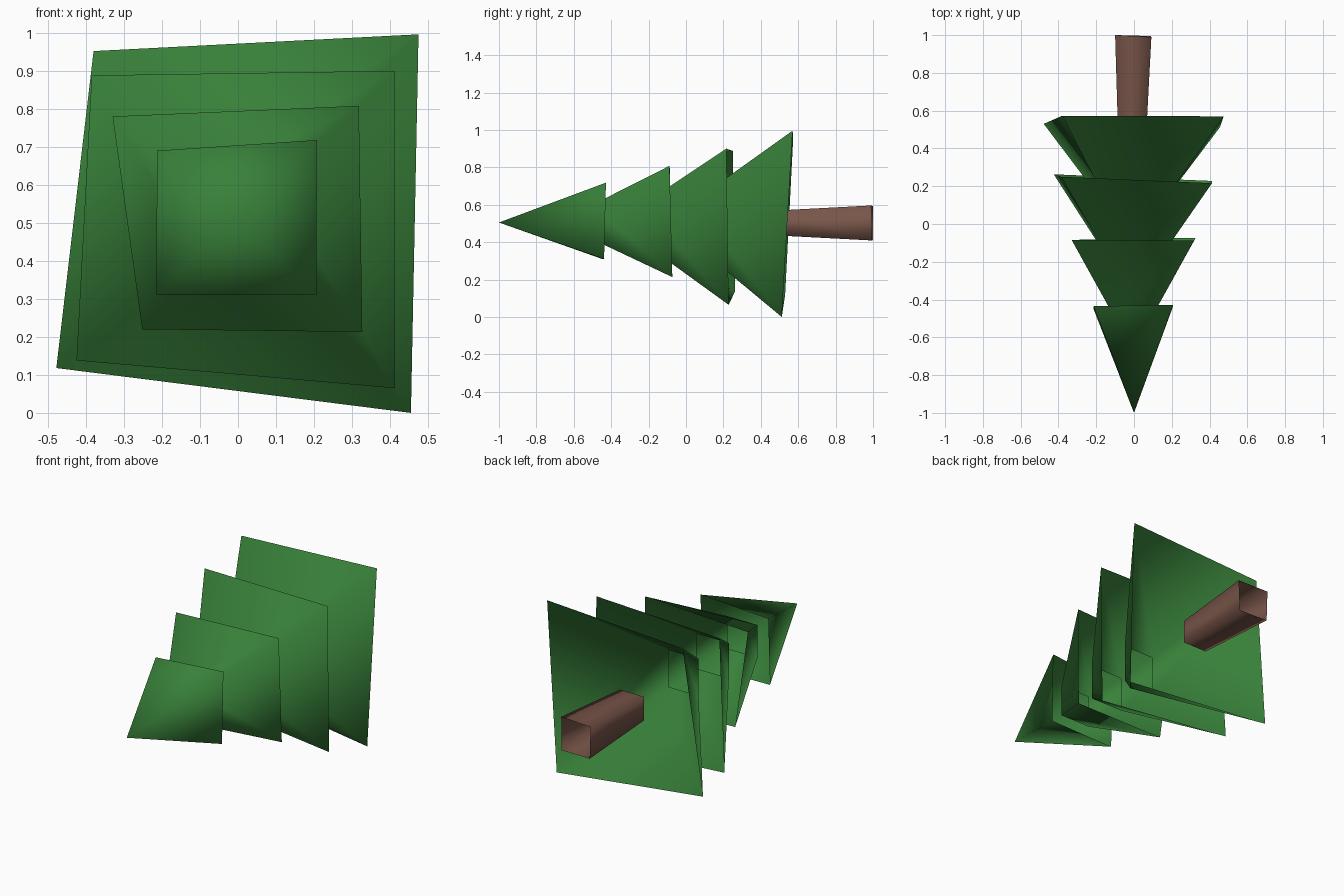
import bpy

if "Cube" in bpy.data.objects:
    bpy.data.objects.remove(bpy.data.objects["Cube"])


def material(name, rgb):
    m = bpy.data.materials.new(name)
    m.diffuse_color = (*rgb, 1.0)
    m.use_nodes = True
    m.node_tree.nodes["Principled BSDF"].inputs["Base Color"].default_value = m.diffuse_color
    return m


GREEN = material("pine_green", (0.040, 0.220, 0.042))
BROWN = material("bark_brown", (0.190, 0.092, 0.067))


def rect(left, right, bottom, top, y):
    """Four corners of an upright rectangle, clockwise seen from the front."""
    return [(left, y, top), (right, y, top), (right, y, bottom), (left, y, bottom)]


def sleeve(name, front, back, mat):
    """Open four-sided shell from a front ring (or a single tip) to a back ring."""
    n = len(front)
    verts = front + back
    faces = []
    for i in range(4):
        j = (i + 1) % 4
        if n == 1:
            faces.append((0, 1 + j, 1 + i))
        else:
            faces.append((i, j, 4 + j, 4 + i))
    me = bpy.data.meshes.new(name)
    me.from_pydata(verts, [], faces)
    me.materials.append(mat)
    for p in me.polygons:
        p.use_smooth = True
    ob = bpy.data.objects.new(name, me)
    bpy.context.collection.objects.link(ob)
    return ob


# Branch tiers: hollow skirts with slightly crooked rims, tip towards the front
sleeve("branch_tip", [(0.0, -1.0, 0.505)],
       [(-0.213, -0.435, 0.69), (0.208, -0.428, 0.718),
        (0.206, -0.438, 0.31), (-0.215, -0.448, 0.31)], GREEN)

sleeve("branch_tier_upper", rect(-0.10, 0.09, 0.415, 0.60, -0.50),
       [(-0.33, -0.085, 0.78), (0.318, -0.088, 0.808),
        (0.327, -0.073, 0.213), (-0.252, -0.082, 0.22)], GREEN)

sleeve("branch_tier_middle", rect(-0.105, 0.10, 0.40, 0.60, -0.235),
       [(-0.385, 0.25, 0.888), (0.413, 0.216, 0.90),
        (0.413, 0.228, 0.065), (-0.425, 0.263, 0.138)], GREEN)

sleeve("branch_tier_lower", rect(-0.10, 0.09, 0.40, 0.61, 0.03),
       [(-0.38, 0.573, 0.952), (0.475, 0.57, 0.996),
        (0.455, 0.512, 0.0), (-0.478, 0.53, 0.118)], GREEN)

# Trunk: open tapered sleeve flaring to the back
sleeve("trunk", rect(-0.085, 0.066, 0.435, 0.57, 0.50),
       [(-0.10, 1.0, 0.592), (0.092, 0.99, 0.596),
        (0.088, 0.995, 0.409), (-0.094, 1.0, 0.411)], BROWN)
